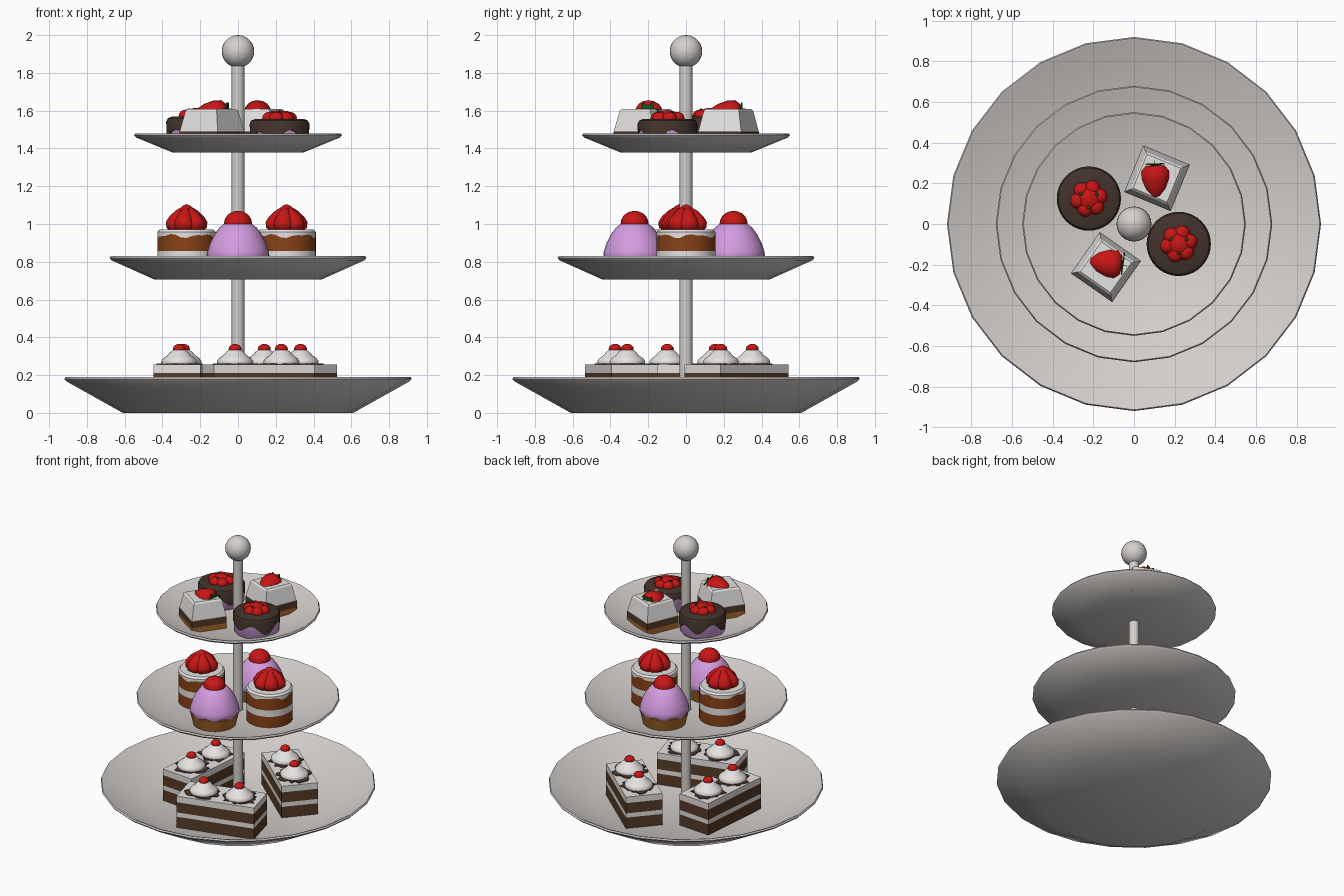
import bpy, bmesh, math, random
from mathutils import Vector

if "Cube" in bpy.data.objects:
    bpy.data.objects.remove(bpy.data.objects["Cube"])

random.seed(4)


def mat(name, r, g, b):
    m = bpy.data.materials.new(name)
    m.diffuse_color = (r, g, b, 1)
    m.use_nodes = True
    m.node_tree.nodes["Principled BSDF"].inputs["Base Color"].default_value = m.diffuse_color
    return m


PLATE = mat("porcelain", .66, .63, .60)
CREAM = mat("white cream", .78, .77, .75)
RED = mat("berry red", .58, .008, .008)
GREEN = mat("leaf green", .01, .09, .01)
LILAC = mat("lilac icing", .66, .33, .74)
CHOC = mat("dark chocolate", .055, .033, .025)
SPONGE = mat("chocolate sponge", .095, .045, .02)
CARAMEL = mat("caramel sponge", .25, .055, .008)
CRUST = mat("biscuit crust", .42, .15, .025)


def finish(name, bm, mats, loc=(0, 0, 0), rot=(0, 0, 0), scale=(1, 1, 1), angle=40):
    bmesh.ops.recalc_face_normals(bm, faces=bm.faces)
    me = bpy.data.meshes.new(name)
    bm.to_mesh(me)
    bm.free()
    for m in mats:
        me.materials.append(m)
    ob = bpy.data.objects.new(name, me)
    bpy.context.collection.objects.link(ob)
    ob.location, ob.rotation_euler, ob.scale = loc, rot, scale
    bpy.ops.object.select_all(action='DESELECT')
    ob.select_set(True)
    bpy.context.view_layer.objects.active = ob
    bpy.ops.object.shade_smooth_by_angle(angle=math.radians(angle))
    return ob


def lathe(name, profile, mats, seg=24, index=None, drip=None, radial=None, start=0, **kw):
    """Revolve (r, z) points; index = material per profile step, drip = {point: f(t)}."""
    bm = bmesh.new()
    rings = []
    for k, (r, z) in enumerate(profile):
        if r == 0:
            rings.append([bm.verts.new((0, 0, z))] * seg)
            continue
        ring = []
        for i in range(seg):
            t = start + 2 * math.pi * i / seg
            rr = r * (radial(i) if radial else 1)
            zz = z + (drip[k](t) if drip and k in drip else 0)
            ring.append(bm.verts.new((rr * math.cos(t), rr * math.sin(t), zz)))
        rings.append(ring)
    for k in range(len(rings) - 1):
        a, b = rings[k], rings[k + 1]
        for i in range(seg):
            j = (i + 1) % seg
            f = bm.faces.new(list(dict.fromkeys((a[i], a[j], b[j], b[i]))))
            f.material_index = index[k] if index else 0
    return finish(name, bm, mats, **kw)


def ball(name, r, m, loc, scale=(1, 1, 1), seg=16):
    bm = bmesh.new()
    bmesh.ops.create_uvsphere(bm, u_segments=seg, v_segments=seg // 2 + 2, radius=r)
    return finish(name, bm, [m], loc=loc, scale=scale, angle=60)


def berry(name, r, length, loc, direction, scale=(1, 1, 1)):
    prof = [(0, 0), (.7, .02), (1, .2), (.93, .45), (.62, .75), (.3, .94), (0, 1)]
    rot = Vector(direction).to_track_quat('Z', 'Y').to_euler()
    return lathe(name, [(a * r, b * length) for a, b in prof], [RED], seg=14,
                 loc=loc, rot=rot, scale=scale, angle=70)


# Stand: three plates, rod and knob
for name, z, h, rb, rt in (("bottom_plate", 0, .19, .61, .92),
                           ("middle_plate", .705, .125, .44, .68),
                           ("top_plate", 1.378, .102, .345, .55)):
    lathe(name, [(0, 0), (rb, 0), (rt - .01, h - .022), (rt, h - .01), (rt - .006, h),
                 (rt - .02, h - .004), (rb, .025), (0, .022)], [PLATE], loc=(0, 0, z), angle=50)
lathe("centre_rod", [(0, .01), (.034, .01), (.034, 1.86), (0, 1.86)], [PLATE], seg=20)
ball("knob", .086, PLATE, (0, 0, 1.914), seg=24)

# Bottom tier: rectangular chocolate slices with cream dollops and cherries
S2 = math.sqrt(.5)
for n, (cx, cy, deg) in enumerate(((.107, -.343, 14.8), (-.30, .028, 85), (.235, .268, -41))):
    a = math.radians(deg)
    zs = (0, .08, .112, .187, .232)
    prof = [(0, 0)] + [(S2, z) for z in zs] + [(0, zs[-1])]
    lathe(f"slice_{n}", prof, [SPONGE, CREAM], seg=4, index=[0, 0, 1, 0, 1, 1], start=math.pi / 4,
          loc=(cx, cy, .024), rot=(0, 0, a), scale=(.55, .25, 1), angle=20)
    for k, s in enumerate((-.127, .127)):
        x, y = cx + s * math.cos(a), cy + s * math.sin(a)
        jag = [random.uniform(.78, 1.12) for _ in range(28)]
        lathe(f"chocolate_flakes_{n}{k}", [(0, 0), (.115, 0), (.113, .007), (0, .007)], [SPONGE],
              seg=28, radial=lambda i: jag[i], loc=(x, y, .2545 + .0008 * k), rot=(0, 0, a),
              scale=(1.06, .98, 1), angle=20)
        lathe(f"cream_dollop_{n}{k}", [(0, .255), (.093, .258), (.097, .272), (.085, .289), (.062, .305),
                                       (.048, .322), (.03, .335), (0, .338)], [CREAM], seg=18,
              loc=(x, y, 0), angle=60)
        ball(f"cherry_{n}{k}", .034, RED, (x, y, .338), (1, 1, .8))

# Middle tier: round layer cakes topped with a heap of strawberries
for n, (cx, cy) in enumerate(((-.272, -.035), (.257, 0))):
    R = .155
    prof = [(0, .727), (R, .727), (R, .81), (R, .857), (R, .937), (R, .957), (R - .012, .97), (0, .972)]
    lathe(f"layer_cake_{n}", prof, [CARAMEL, CREAM], seg=32, index=[0, 0, 1, 0, 1, 1, 1],
          drip={4: lambda t: .008 * math.sin(5 * t) + .005 * math.sin(9 * t + 1)},
          loc=(cx, cy, 0))
    berry(f"heap_top_{n}", .072, .15, (cx, cy, .955), (0, 0, 1))
    for i in range(6):
        t = 2 * math.pi * i / 6 + .3 + n
        c, s = math.cos(t), math.sin(t)
        berry(f"heap_strawberry_{n}{i}", .053, .14, (cx + .078 * c, cy + .078 * s, .962),
              (-.5 * c, -.5 * s, 1))

# Middle tier: lilac cupcakes with a raspberry
for n, cy in enumerate((-.272, .252)):
    lathe(f"cupcake_case_{n}", [(0, .727), (.142, .727), (.163, .815), (.155, .826), (0, .826)],
          [CRUST], seg=28, loc=(0, cy, 0))
    lathe(f"cupcake_icing_{n}", [(0, .81), (.158, .812), (.167, .825), (.163, .855), (.148, .90), (.125, .945),
                                 (.098, .982), (.07, 1.003), (0, 1.01)], [LILAC], seg=28,
          drip={1: lambda t: .01 * math.sin(8 * t), 2: lambda t: .01 * math.sin(8 * t)},
          loc=(0, cy, 0), angle=60)
    ball(f"raspberry_{n}", .074, RED, (0, cy, 1.003), (1, 1, .9))

# Top tier: tapered square cakes with a lying strawberry
for n, (cx, cy, deg, hx, hy, head) in enumerate(((.113, .225, -22.4, .103, .29, -88),
                                                 (-.138, -.212, -35, -.06, -.203, 172))):
    H = .124 / S2
    T = .1 / S2
    prof = [(0, 0), (H, 0), (H, .04), (H, .088), (H * .99, .089), (T, .2), (T - .014, .21), (0, .21)]
    lathe(f"square_cake_{n}", prof, [CRUST, SPONGE, CREAM], seg=4, index=[0, 0, 1, 2, 2, 2, 2],
          start=math.pi / 4, loc=(cx, cy, 1.4), rot=(0, 0, math.radians(deg)), angle=30)
    h = math.radians(head)
    lay = (0, math.pi / 2, h)
    prof = [(0, 0), (.05, .004), (.072, .03), (.07, .07), (.05, .12), (.024, .155), (0, .165)]
    lathe(f"strawberry_{n}", prof, [RED], seg=16, loc=(hx, hy, 1.592), rot=lay,
          scale=(.88, 1, 1), angle=70)
    lathe(f"strawberry_leaves_{n}", [(0, -.006), (.066, -.008), (.066, -.002), (0, .006)], [GREEN], seg=14,
          radial=lambda i: .62 if i % 2 else 1, loc=(hx, hy, 1.592), rot=lay, scale=(.88, 1, 1))
    lathe(f"strawberry_stalk_{n}", [(0, -.025), (.006, -.025), (.006, 0), (0, 0)], [GREEN], seg=6,
          loc=(hx, hy, 1.605), rot=lay)

# Top tier: round lilac cakes with dripping chocolate and raspberries
for n, (cx, cy, z) in enumerate(((-.222, .125, .012), (.22, -.098, 0))):
    z += 1.4
    lathe(f"lilac_cake_{n}", [(0, 0), (.14, 0), (.152, .015), (.152, .14), (0, .14)], [LILAC],
          seg=32, loc=(cx, cy, z))

    def wave(t):
        return .026 * math.sin(5 * t + 1) + .01 * math.sin(3 * t)
    lathe(f"chocolate_glaze_{n}", [(.148, .068), (.157, .07), (.158, .13), (.15, .147), (.13, .156), (0, .156)],
          [CHOC], seg=40, drip={0: wave, 1: wave}, loc=(cx, cy, z))
    ball(f"raspberry_centre_{n}", .065, RED, (cx, cy, z + .157), (1, 1, .7))
    for i in range(6):
        t = 2 * math.pi * i / 6 + .2
        ball(f"raspberry_piece_{n}{i}", .04, RED,
             (cx + .053 * math.cos(t), cy + .053 * math.sin(t), z + .16), (1, 1, .85), seg=12)
    for i in range(3):
        t = 2 * math.pi * i / 3 + .5
        ball(f"raspberry_leaf_{n}{i}", .009, GREEN,
             (cx + .045 * math.cos(t), cy + .045 * math.sin(t), z + .194), (1, 1, .6), seg=8)
